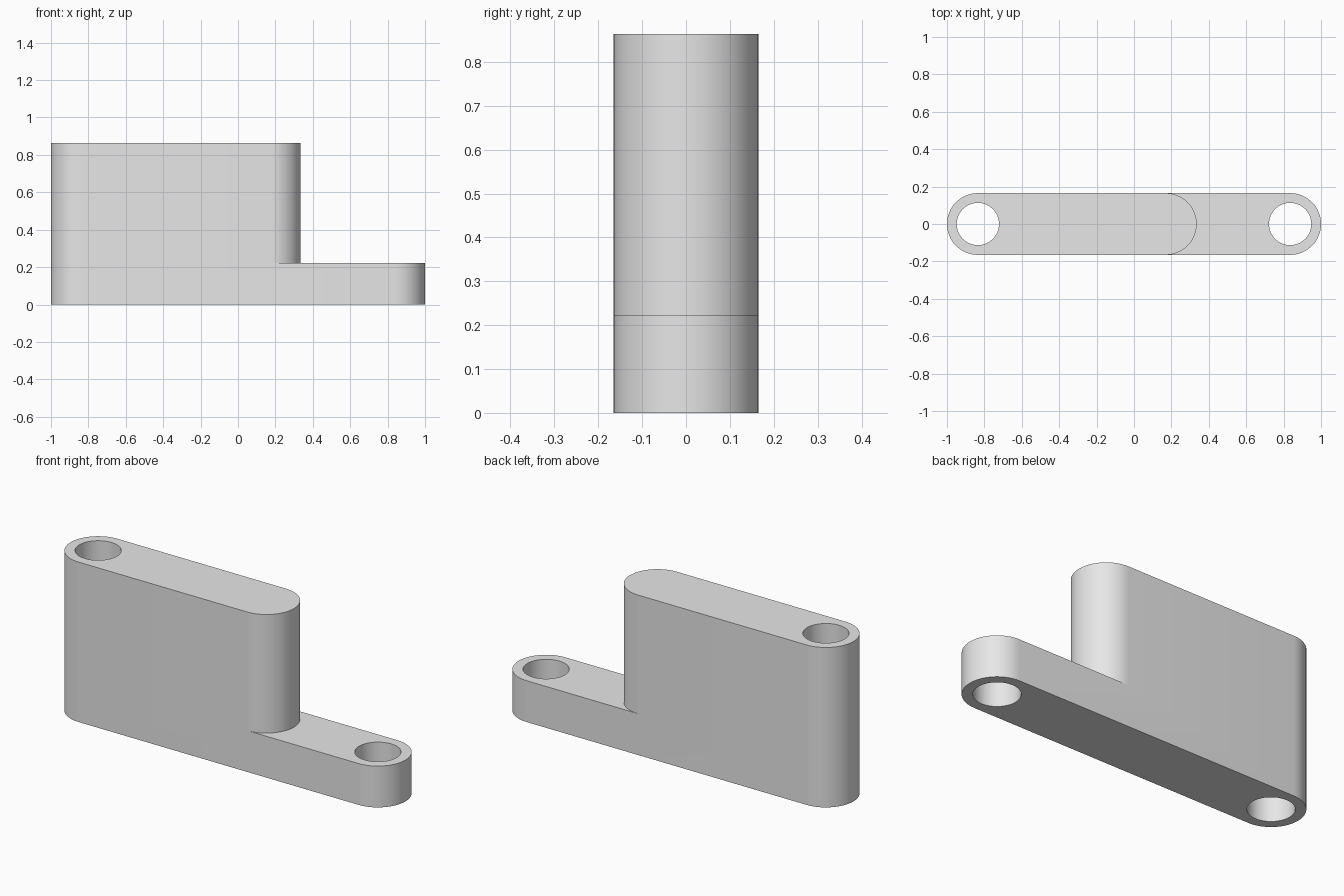
import bpy
import bmesh
from math import pi, cos, sin

cube = bpy.data.objects.get("Cube")
if cube:
    bpy.data.objects.remove(cube, do_unlink=True)

RADIUS = 0.165        # half thickness of the bar
HOLE = 0.113
END = 1 - RADIUS      # centre of each rounded end
STEP_X = 0.335 - RADIUS
LOW, HIGH = 0.223, 0.863
SEGMENTS = 32         # per half circle

grey = bpy.data.materials.new("plain_grey")
grey.use_nodes = True
colour = (0.8, 0.8, 0.8, 1)
grey.diffuse_color = colour
grey.node_tree.nodes["Principled BSDF"].inputs["Base Color"].default_value = colour


def arc(cx, radius, start, sweep, steps):
    return [(cx + radius * cos(start + sweep * i / steps),
             radius * sin(start + sweep * i / steps)) for i in range(steps + 1)]


def prism(name, outline, bottom, top):
    """Extrude a flat outline upward into a solid."""
    bm = bmesh.new()
    face = bm.faces.new([bm.verts.new((x, y, bottom)) for x, y in outline])
    result = bmesh.ops.extrude_face_region(bm, geom=[face])
    verts = [v for v in result["geom"] if isinstance(v, bmesh.types.BMVert)]
    bmesh.ops.translate(bm, verts=verts, vec=(0, 0, top - bottom))
    bmesh.ops.recalc_face_normals(bm, faces=bm.faces)
    mesh = bpy.data.meshes.new(name)
    bm.to_mesh(mesh)
    bm.free()
    mesh.materials.append(grey)
    obj = bpy.data.objects.new(name, mesh)
    bpy.context.collection.objects.link(obj)
    return obj


# Full-height bar with rounded ends
body = prism("stepped_bar",
             arc(END, RADIUS, -pi / 2, pi, SEGMENTS)
             + arc(-END, RADIUS, pi / 2, pi, SEGMENTS), 0, HIGH)

# Step cutter leaves a rounded end on the tall block
cutters = [prism("step_cutter",
                 [(STEP_X, -0.4), (1.3, -0.4), (1.3, 0.4), (STEP_X, 0.4)]
                 + arc(STEP_X, RADIUS, pi / 2, -pi, SEGMENTS), LOW, HIGH + 0.2)]

# Through holes at both ends
for side in (-1, 1):
    cutters.append(prism("hole_cutter",
                         arc(side * END, HOLE, 0, 2 * pi, 2 * SEGMENTS)[:-1],
                         -0.1, HIGH + 0.1))

bpy.ops.object.select_all(action="DESELECT")
body.select_set(True)
bpy.context.view_layer.objects.active = body
for cutter in cutters:
    cutter.hide_render = True
    mod = body.modifiers.new("cut", "BOOLEAN")
    mod.operation = "DIFFERENCE"
    mod.solver = "EXACT"
    mod.object = cutter
    bpy.ops.object.modifier_apply(modifier=mod.name)
    bpy.data.objects.remove(cutter, do_unlink=True)

bpy.ops.object.shade_smooth_by_angle(angle=pi / 6)
